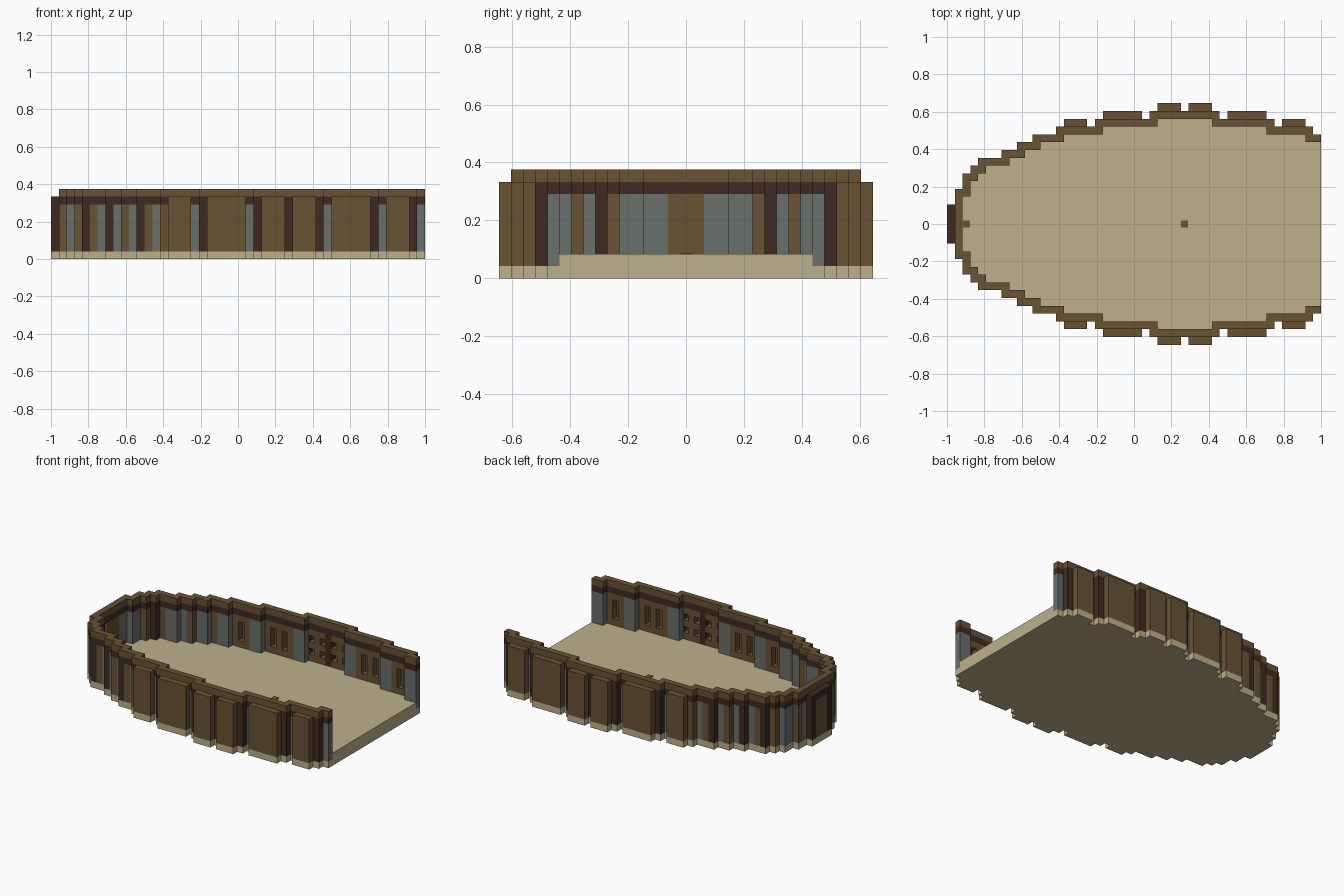
import bpy, bmesh
from mathutils import Matrix, Vector

cube = bpy.data.objects.get("Cube")
if cube:
    bpy.data.objects.remove(cube, do_unlink=True)

U = 1 / 24          # size of one building block


def material(name, rgb):
    m = bpy.data.materials.new(name)
    m.use_nodes = True
    m.diffuse_color = (*rgb, 1)
    m.node_tree.nodes["Principled BSDF"].inputs["Base Color"].default_value = (*rgb, 1)
    return m


TAN = material("pale sandstone", (0.51, 0.44, 0.26))
BROWN = material("brown planks", (0.138, 0.084, 0.034))
DARK = material("dark timber", (0.048, 0.023, 0.015))
GREY = material("grey stone", (0.14, 0.16, 0.148))

parts = {}


def block(part, mat, x, y, z):
    """Add a box, given as block ranges along each axis, to a part."""
    parts.setdefault((part, mat), []).append((x, y, z))


def pair(part, mat, x, y, z):
    """Add a box on both sides of the centre line."""
    block(part, mat, x, y, z)
    block(part, mat, x, (-y[1], -y[0]), z)


# Plan: runs of (length, half width) from the bow to the open stern
runs = [(1, 2.5), (1, 4.5), (1, 6.5), (1, 7.5), (3, 8.5), (2, 9.5), (2, 10.5),
        (3, 11.5), (5, 12.5), (7, 13.5), (9, 14.5), (7, 13.5), (5, 12.5), (1, 11.5)]
half = [h for n, h in runs for _ in range(n)]
last = len(half) - 1
inner = [min(half[max(i - 1, 0)], half[i], half[min(i + 1, last)]) - 1
         for i in range(len(half))]

# Outward panels along the sides: first and last column
panels = [(15, 18), (20, 25), (27, 30), (31, 34), (36, 41), (43, 46)]
panelled = {i for a, b in panels for i in range(a, b)}

# Colours of the wall columns outside and of the posts inside the corners
dark_columns = {4, 7, 11, 19, 26, 30, 34, 41, 46}
grey_columns = {2, 6, 8, 10, 13, 18, 25, 35, 42, 47}
dark_posts, brown_posts = {4}, {3, 9}

# Inside niches: column -> open rows
niches = {i: [(3, 6)] for i in (16, 21, 23, 37, 39, 44)}
niches.update({i: [(3, 4), (5, 6)] for i in (27, 29, 31, 33)})

for i, h in enumerate(half):
    x = (i, i + 1)
    if i < 2:
        block("foundation", TAN, x, (-h, h), (0, 1))
        continue
    # Foundation and raised deck
    out = h + (1 if i in panelled else 0)
    block("foundation", TAN, x, (-out, out), (0, 1))
    block("deck", TAN, x, (-inner[i], inner[i]), (1, 2))

    # Wall column, opened by niches on the inside
    if i in dark_columns:
        name, mat = "wall_timbers", DARK
    elif i in grey_columns:
        name, mat = "wall_pillars", GREY
    else:
        name, mat = "wall_planks", BROWN
    z = 1
    for a, b in niches.get(i, []):
        pair(name, mat, x, (h - 1, h), (z, a))
        z = b
    pair(name, mat, x, (h - 1, h), (z, 7))

    # Corner post where the wall steps in
    if inner[i] < h - 1:
        if i in dark_posts:
            post = ("corner_timbers", DARK)
        elif i in brown_posts:
            post = ("corner_planks", BROWN)
        else:
            post = ("corner_pillars", GREY)
        pair(*post, x, (inner[i], h - 1), (1, 7))

    # Dark band and brown rim
    pair("wall_band", DARK, x, (inner[i], h), (7, 8))
    pair("wall_rim", BROWN, x, (inner[i], h), (8, 9))

# Side panels
for a, b in panels:
    h = half[a]
    pair("side_panels", BROWN, (a, b), (h, h + 1), (1, 8))

# Bow wall
x = (1, 2)
block("bow_planks", BROWN, x, (-1.5, 1.5), (1, 7))
pair("bow_pillars", GREY, x, (1.5, 3.5), (1, 7))
pair("bow_planks", BROWN, x, (3.5, 4.5), (1, 7))
block("bow_band", DARK, x, (-4.5, 4.5), (7, 8))
block("bow_rim", BROWN, x, (-4.5, 4.5), (8, 9))

# Framed panel on the nose
x = (0, 1)
pair("nose_frame", DARK, x, (1.5, 2.5), (1, 7))
block("nose_frame", DARK, x, (-2.5, 2.5), (7, 8))
block("nose_panel", BROWN, (0.1, 1), (-1.5, 1.5), (1, 7))

# Thin plates set in the deck
for i in (2, 30):
    block("deck_plates", BROWN, (i + 0.05, i + 0.95), (-0.45, 0.45), (2, 2.1))

# Turn every part into one mesh
for (name, mat), boxes in parts.items():
    bm = bmesh.new()
    for ranges in boxes:
        size = Vector([(b - a) * U for a, b in ranges])
        centre = Vector([(a + b) / 2 * U for a, b in ranges]) - Vector((1, 0, 0))
        bmesh.ops.create_cube(bm, size=1, matrix=Matrix.Translation(centre) @ Matrix.Diagonal((*size, 1)))
    mesh = bpy.data.meshes.new(name)
    bm.to_mesh(mesh)
    bm.free()
    mesh.materials.append(mat)
    bpy.context.scene.collection.objects.link(bpy.data.objects.new(name, mesh))
